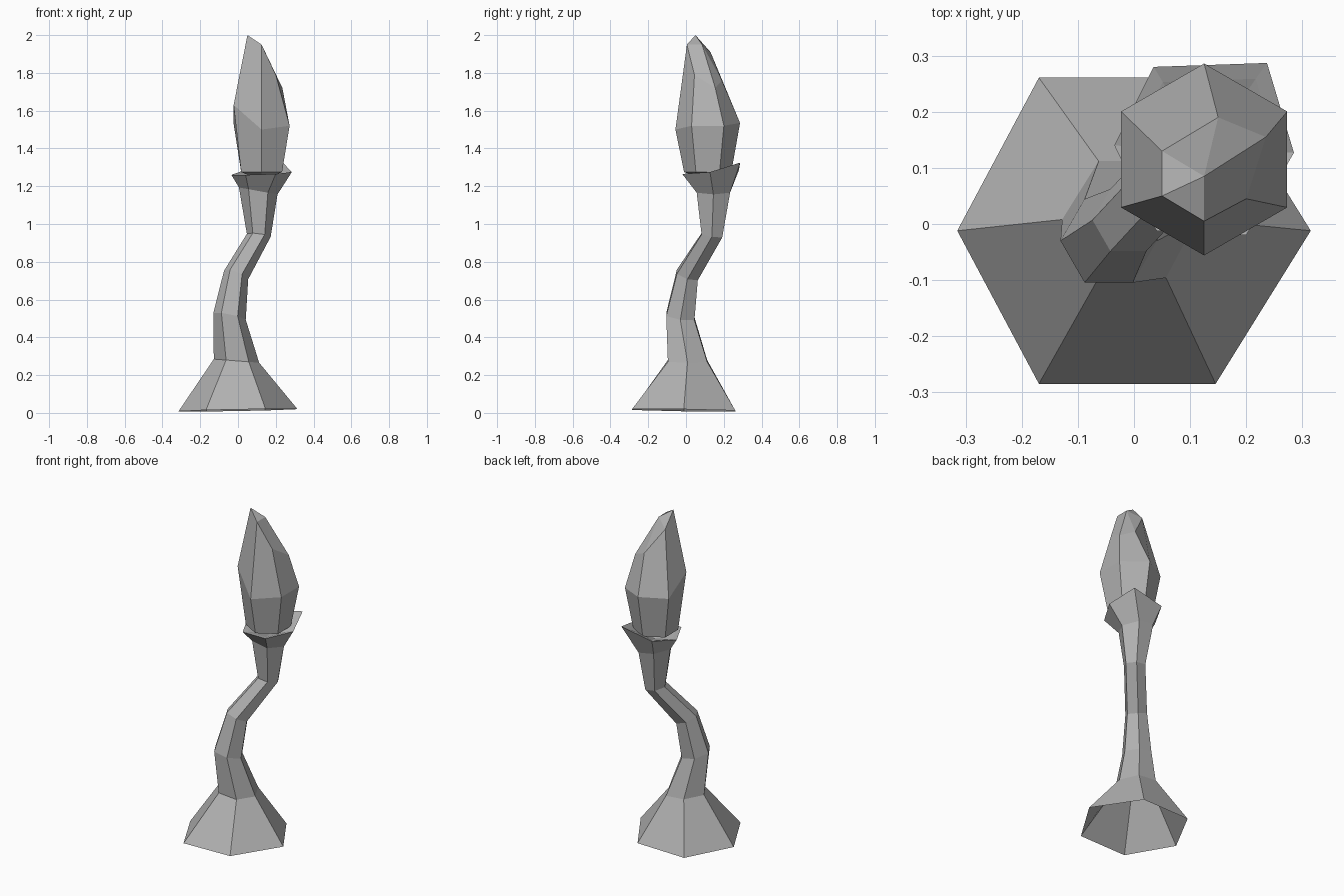
import bpy, bmesh
from math import cos, sin, radians

if "Cube" in bpy.data.objects:
    bpy.data.objects.remove(bpy.data.objects["Cube"])

# Dark grey surface shared by both parts
grey = bpy.data.materials.new("dark_grey")
grey.diffuse_color = (0.45, 0.45, 0.45, 1.0)
grey.use_nodes = True
grey.node_tree.nodes["Principled BSDF"].inputs["Base Color"].default_value = grey.diffuse_color


def hexagon(cx, cy, z, r, tx=0.0, ty=0.0, turn=0, skew=0.0):
    """Six points around a centre, on a plane tilted by slopes tx and ty."""
    pts = []
    for i in range(6):
        a = radians(60 * i + turn)
        dx, dy = r * cos(a), r * sin(a)
        shift = 0.0 if i % 3 == 0 else skew
        pts.append((cx + dx + shift, cy + dy, z + tx * dx + ty * dy))
    return pts


def loft(name, rings, cap_start=None, cap_end=None):
    """Flat-sided skin through six-point rings, with optional fan caps."""
    bm = bmesh.new()
    loops = [[bm.verts.new(p) for p in ring] for ring in rings]
    for lo, hi in zip(loops, loops[1:]):
        for i in range(6):
            j = (i + 1) % 6
            bm.faces.new((lo[i], lo[j], hi[j], hi[i]))
    for loop, tip, flip in ((loops[0], cap_start, True), (loops[-1], cap_end, False)):
        if tip:
            t = bm.verts.new(tip)
            for i in range(6):
                a, b = loop[i], loop[(i + 1) % 6]
                bm.faces.new((b, a, t) if flip else (a, b, t))
    mesh = bpy.data.meshes.new(name)
    bm.to_mesh(mesh)
    bm.free()
    mesh.materials.append(grey)
    obj = bpy.data.objects.new(name, mesh)
    bpy.context.collection.objects.link(obj)
    return obj


# Curving stem: open flared foot, bent stalk, uneven cup lip
rim = [(0.285, 0.127, 1.275), (0.237, 0.287, 1.325), (0.035, 0.28, 1.285),
       (-0.035, 0.14, 1.26), (0.04, -0.012, 1.26), (0.20, -0.02, 1.265)]
rc = (0.125, 0.13, 1.235)
inner = [tuple(c + (p - c) * 0.82 for p, c in zip(pt, rc)) for pt in rim]
stem_rings = [
    hexagon(0.0, -0.012, 0.014, 0.315, 0.018, -0.015, skew=-0.012),
    hexagon(-0.008, 0.008, 0.275, 0.12, -0.08, 0.0, skew=0.005),
    hexagon(-0.045, -0.03, 0.51, 0.086, -0.20, -0.15),
    hexagon(-0.01, 0.007, 0.73, 0.064, -0.35, -0.30),
    hexagon(0.11, 0.137, 0.94, 0.063, -0.12, -0.15),
    hexagon(0.107, 0.145, 1.175, 0.102, -0.18, 0.0),
    rim,
    inner,
]
loft("stem", stem_rings, cap_end=(0.125, 0.125, 1.22))

# Closed flower bud with a slanted tip
middle = hexagon(0.125, 0.115, 0, 0.171, turn=30)
heights = (1.52, 1.535, 1.53, 1.63, 1.50, 1.52)
middle = [(x, y, h) for (x, y, _), h in zip(middle, heights)]
upper = [(0.235, 0.155, 1.72), (0.15, 0.19, 1.76), (0.05, 0.13, 1.91),
         (0.05, 0.05, 2.0), (0.125, 0.005, 1.95), (0.20, 0.045, 1.79)]
loft("bud", [hexagon(0.125, 0.115, 1.275, 0.125, turn=30), middle, upper],
     cap_start=(0.125, 0.115, 1.23), cap_end=(0.125, 0.085, 1.95))
